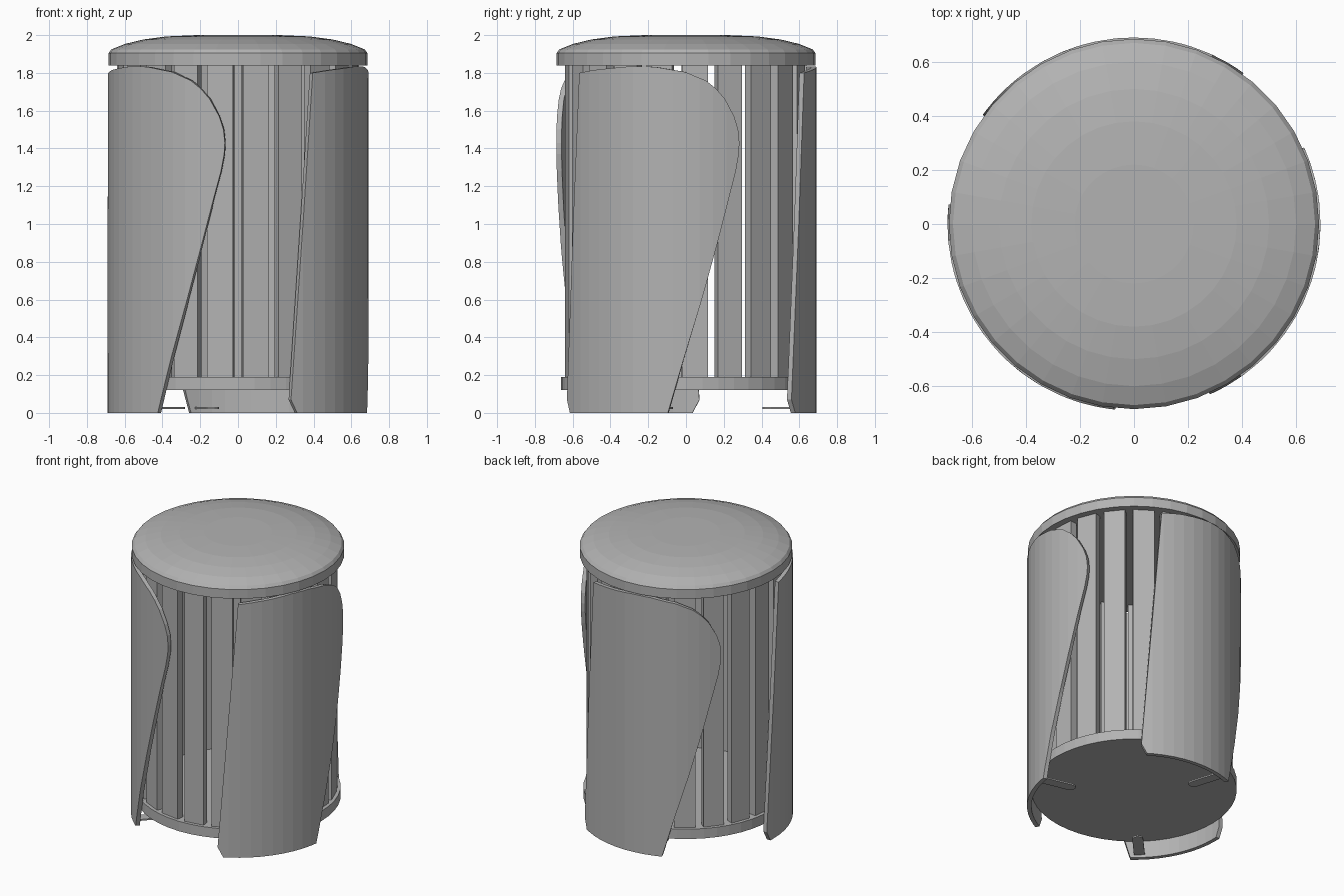
import bpy, bmesh
from math import sin, cos, radians, pi
from mathutils import Matrix, Vector

cube = bpy.data.objects.get("Cube")
if cube:
    bpy.data.objects.remove(cube, do_unlink=True)

grey = bpy.data.materials.new("mid_grey")
grey.use_nodes = True
colour = (0.45, 0.45, 0.45, 1)
grey.diffuse_color = colour
grey.node_tree.nodes["Principled BSDF"].inputs["Base Color"].default_value = colour


def finish(name, bm, fix_normals=True):
    if fix_normals:
        bmesh.ops.recalc_face_normals(bm, faces=bm.faces)
    mesh = bpy.data.meshes.new(name)
    bm.to_mesh(mesh)
    bm.free()
    mesh.materials.append(grey)
    obj = bpy.data.objects.new(name, mesh)
    bpy.context.collection.objects.link(obj)
    return obj


def lathe(name, profile, segments):
    """Spin a (radius, height) profile that starts and ends on the axis."""
    bm = bmesh.new()
    verts = [bm.verts.new((r, 0, z)) for r, z in profile]
    edges = [bm.edges.new(pair) for pair in zip(verts, verts[1:])]
    bmesh.ops.spin(bm, geom=verts + edges, cent=(0, 0, 0), axis=(0, 0, 1),
                   angle=2 * pi, steps=segments, use_duplicate=False)
    bmesh.ops.remove_doubles(bm, verts=bm.verts, dist=0.0005)
    return finish(name, bm)


# Domed lid and base disc
lathe("lid", [(0, 1.84), (0.685, 1.84), (0.685, 1.905), (0.67, 1.925), (0.6, 1.953),
              (0.5, 1.977), (0.38, 1.993), (0.22, 2.0), (0, 2.0)], 36)
lathe("base_disc", [(0, 0.12), (0.662, 0.12), (0.662, 0.19), (0, 0.19)], 48)

# Ring of upright slats
SLATS = 21
bm = bmesh.new()
for i in range(SLATS):
    turn = Matrix.Rotation(pi / 2 + 2 * pi * i / SLATS, 4, 'Z')
    place = Matrix.Translation((0.612, 0, 1.015))
    size = Matrix.Diagonal((0.05, 0.138, 1.65, 1))
    bmesh.ops.create_cube(bm, size=1, matrix=turn @ place @ size)
finish("slats", bm)

# Curved panel outline as (angle in degrees, height), counter-clockwise
OUTLINE = [(-63, 0), (-8, 0), (-1.4, 0.27), (7, 0.6), (14, 0.9), (19.1, 1.13),
           (22.5, 1.28), (23.9, 1.37), (24.2, 1.43), (23.6, 1.5), (21.7, 1.57),
           (17.5, 1.66), (13.5, 1.715), (8.7, 1.76), (-0.5, 1.805), (-14, 1.832),
           (-25, 1.835), (-45, 1.815), (-55, 1.8), (-66, 0.07)]


def panel(name, turn):
    bm = bmesh.new()
    bm.faces.new([bm.verts.new((a, 0, z)) for a, z in OUTLINE])
    # Slice the flat outline so that it can wrap around the barrel
    for cut in range(-60, 24, 6):
        geom = bm.verts[:] + bm.edges[:] + bm.faces[:]
        bmesh.ops.bisect_plane(bm, geom=geom, plane_co=(cut, 0, 0), plane_no=(1, 0, 0))
    for v in bm.verts:
        a = radians(v.co.x + turn)
        v.co = Vector((0.69 * cos(a), 0.69 * sin(a), v.co.z))
    obj = finish(name, bm, fix_normals=False)
    mod = obj.modifiers.new("thickness", 'SOLIDIFY')
    mod.thickness = 0.028
    mod.offset = -1


def foot_tab(name, turn):
    """Thin round-ended strip pointing inward from the panel foot."""
    bm = bmesh.new()
    ends = [(0.67, 0.035), (0.67, -0.035)]
    tip = [(0.46 - 0.035 * sin(pi * k / 6), -0.035 * cos(pi * k / 6)) for k in range(7)]
    face = bm.faces.new([bm.verts.new((x, y, 0.02)) for x, y in ends + tip])
    top = bmesh.ops.extrude_face_region(bm, geom=[face])["geom"]
    bmesh.ops.translate(bm, vec=(0, 0, 0.01),
                        verts=[g for g in top if isinstance(g, bmesh.types.BMVert)])
    bmesh.ops.rotate(bm, verts=bm.verts, cent=(0, 0, 0),
                     matrix=Matrix.Rotation(radians(turn - 13), 3, 'Z'))
    finish(name, bm)


# Three identical panels around the barrel
for side, turn in (("left", 0), ("back", 120), ("right", 240)):
    panel(side + "_panel", turn)
    foot_tab(side + "_foot_tab", turn)
